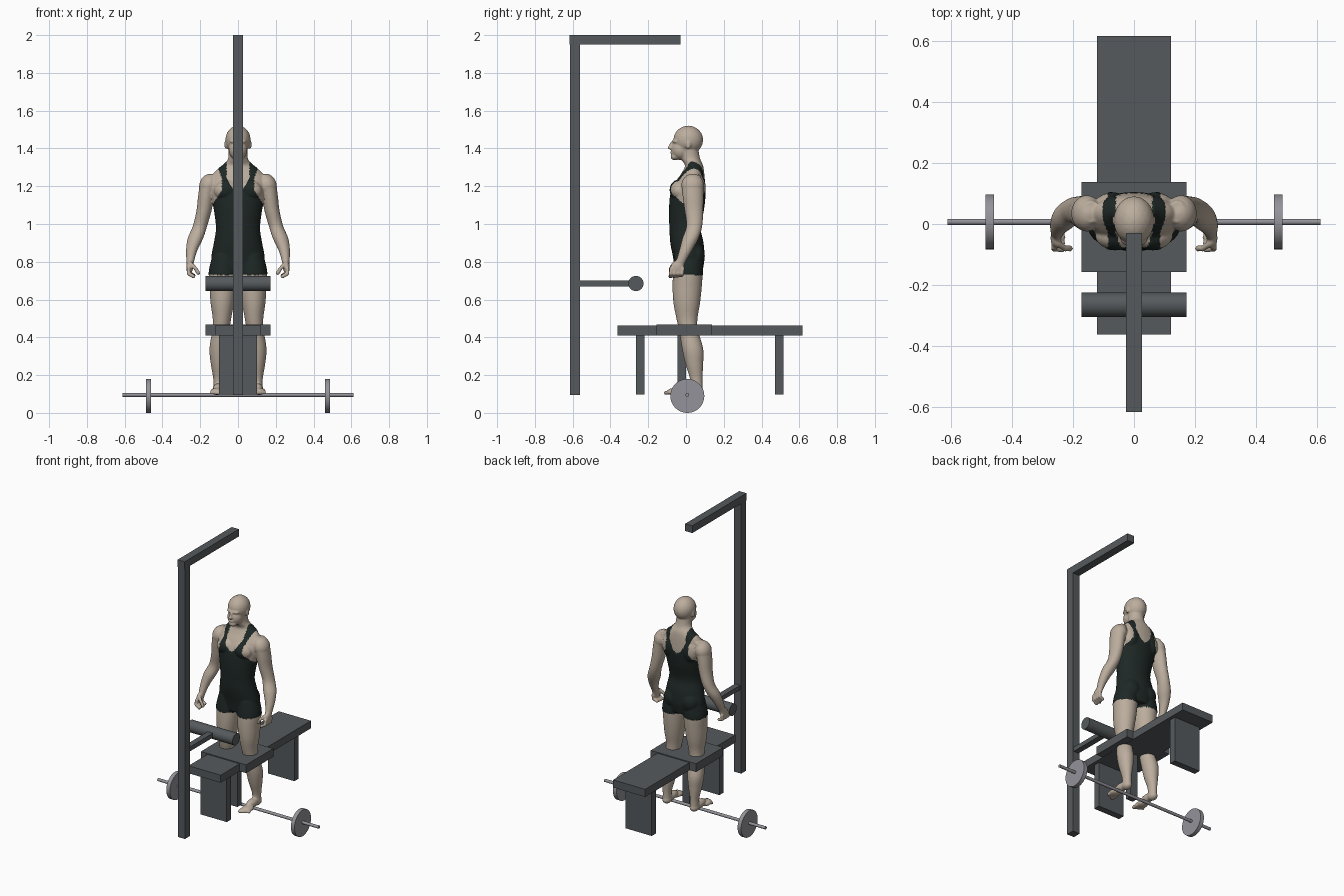
import bpy, bmesh, math
from mathutils import Matrix, Vector

cube = bpy.data.objects.get("Cube")
if cube:
    bpy.data.objects.remove(cube)


def material(name, rgb):
    m = bpy.data.materials.new(name)
    m.use_nodes = True
    m.diffuse_color = (*rgb, 1)
    m.node_tree.nodes["Principled BSDF"].inputs["Base Color"].default_value = (*rgb, 1)
    return m


SKIN = material("skin", (0.50, 0.42, 0.34))
SUIT = material("dark green fabric", (0.013, 0.021, 0.019))
FRAME = material("dark grey frame", (0.092, 0.102, 0.108))
STEEL = material("light steel", (0.29, 0.29, 0.32))


def add_object(name, bm, mat):
    mesh = bpy.data.meshes.new(name)
    bmesh.ops.recalc_face_normals(bm, faces=bm.faces[:])
    bm.to_mesh(mesh)
    bm.free()
    obj = bpy.data.objects.new(name, mesh)
    bpy.context.collection.objects.link(obj)
    mesh.materials.append(mat)
    return obj


def box(name, xs, ys, zs):
    bm = bmesh.new()
    size = [b - a for a, b in (xs, ys, zs)]
    mid = [(a + b) / 2 for a, b in (xs, ys, zs)]
    bmesh.ops.create_cube(bm, size=1, matrix=Matrix.Translation(mid) @ Matrix.Diagonal((*size, 1)))
    add_object(name, bm, FRAME)


def rod(name, x0, x1, y, z, radius, mat):
    """Cylinder lying along x."""
    bm = bmesh.new()
    place = Matrix.Translation(((x0 + x1) / 2, y, z)) @ Matrix.Rotation(math.pi / 2, 4, "Y")
    bmesh.ops.create_cone(bm, cap_ends=True, segments=40, radius1=radius, radius2=radius,
                          depth=abs(x1 - x0), matrix=place)
    obj = add_object(name, bm, mat)
    for o in bpy.context.selected_objects:
        o.select_set(False)
    bpy.context.view_layer.objects.active = obj
    obj.select_set(True)
    bpy.ops.object.shade_smooth_by_angle(angle=math.radians(40))


# Machine frame
BEAM = (-0.027, 0.027)
box("upright", BEAM, (-0.615, -0.56), (0.095, 1.95))
box("overhead_arm", BEAM, (-0.617, -0.03), (1.95, 2.0))
box("roller_arm", (-0.02, 0.02), (-0.56, -0.265), (0.67, 0.70))
rod("roller_pad", -0.172, 0.172, -0.265, 0.685, 0.04, FRAME)

# Bench
box("bench_top", (-0.122, 0.122), (-0.362, 0.617), (0.41, 0.462))
box("bench_wide_pad", (-0.172, 0.172), (-0.157, 0.137), (0.411, 0.468))
box("bench_front_leg", (-0.1, 0.1), (-0.265, -0.22), (0.097, 0.41))
box("bench_back_leg", (-0.1, 0.1), (0.47, 0.515), (0.097, 0.41))
box("bench_middle_post", BEAM, (-0.045, 0), (0.097, 0.41))

# Barbell
rod("barbell_bar", -0.612, 0.612, 0.007, 0.095, 0.01, STEEL)
for side, label in ((1, "left"), (-1, "right")):
    rod("weight_plate_" + label, side * 0.46, side * 0.487, 0.007, 0.09, 0.09, STEEL)

# Figure: overlapping volumes, later fused into one skin
body = bmesh.new()
ball = bmesh.new()
bmesh.ops.create_icosphere(ball, subdivisions=3, radius=1)
BALL_POINTS = [v.co.copy() for v in ball.verts]
BALL_FACES = [[v.index for v in f.verts] for f in ball.faces]
ball.free()


def loft(sections, side=1, steps=6, sides=32):
    """Horizontal ellipses (x, y, z, rx, ry) joined with a smooth spline."""
    rows = [sections[0], *sections, sections[-1]]
    rings = []
    for i in range(len(sections) - 1):
        last = i == len(sections) - 2
        for k in range(steps + last):
            t = k / steps
            a, b, c, d = rows[i:i + 4]
            x, y, z, rx, ry = [
                q + t / 2 * (r - p + t * (2 * p - 5 * q + 4 * r - s + t * (3 * (q - r) + s - p)))
                for p, q, r, s in zip(a, b, c, d)]
            turns = [math.tau * n / sides for n in range(sides)]
            rings.append([body.verts.new((side * (x + rx * math.cos(u)), y + ry * math.sin(u), z))
                          for u in turns])
    for lo, hi in zip(rings, rings[1:]):
        for n in range(sides):
            m = (n + 1) % sides
            body.faces.new((lo[n], lo[m], hi[m], hi[n]))
    body.faces.new(rings[0])
    body.faces.new(rings[-1])


def blob(centre, radii, side=1, tilt=0):
    x, y, z = centre
    place = (Matrix.Translation((side * x, y, z)) @ Matrix.Rotation(side * tilt, 4, "Y")
             @ Matrix.Diagonal((*radii, 1)))
    verts = [body.verts.new(place @ p) for p in BALL_POINTS]
    for f in BALL_FACES:
        body.faces.new([verts[i] for i in f])


def finger(points, radius, side):
    """Chain of beads along a bent path."""
    for a, b in zip(points, points[1:]):
        for k in range(5):
            blob(Vector(a).lerp(Vector(b), k / 4), (radius,) * 3, side)


# Torso and neck
loft([(0, 0.015, 0.75, 0.12, 0.07), (0, 0.015, 0.82, 0.138, 0.08), (0, 0.005, 0.9, 0.125, 0.085),
      (0, -0.005, 0.98, 0.114, 0.08), (0, 0.003, 1.08, 0.126, 0.09), (0, 0.012, 1.17, 0.145, 0.09),
      (0, 0.025, 1.23, 0.148, 0.075), (0, 0.038, 1.275, 0.125, 0.058), (0, 0.042, 1.31, 0.08, 0.048),
      (0, 0.025, 1.345, 0.053, 0.05), (0, 0.015, 1.4, 0.05, 0.05)])

# Head and face
blob((0, 0.012, 1.445), (0.067, 0.079, 0.076))
blob((0, -0.028, 1.393), (0.05, 0.05, 0.055))
blob((0, -0.058, 1.357), (0.027, 0.024, 0.02))
blob((0, -0.052, 1.437), (0.045, 0.022, 0.014))
blob((0, -0.078, 1.413), (0.009, 0.012, 0.022))
blob((0, -0.083, 1.404), (0.013, 0.014, 0.01))
blob((0, -0.072, 1.378), (0.02, 0.011, 0.009))

for side in (1, -1):
    # Ear, chest, shoulder blade, buttock
    blob((0.064, 0.012, 1.42), (0.008, 0.015, 0.024), side)
    blob((0.062, -0.038, 1.18), (0.066, 0.046, 0.052), side, 0.2)
    blob((0.075, 0.062, 1.19), (0.055, 0.04, 0.075), side)
    blob((0.062, 0.05, 0.83), (0.06, 0.047, 0.065), side)
    # Leg
    loft([(0.07, 0.012, 0.84, 0.06, 0.07), (0.078, 0.01, 0.75, 0.074, 0.078),
          (0.08, 0.006, 0.66, 0.07, 0.077), (0.083, 0.004, 0.58, 0.062, 0.07),
          (0.085, 0.005, 0.5, 0.049, 0.056), (0.09, 0.013, 0.44, 0.046, 0.05),
          (0.1, 0.035, 0.34, 0.051, 0.056), (0.102, 0.044, 0.26, 0.042, 0.047),
          (0.104, 0.054, 0.18, 0.027, 0.033), (0.104, 0.055, 0.12, 0.027, 0.033)], side)
    # Foot
    blob((0.104, 0.055, 0.121), (0.029, 0.036, 0.027), side)
    blob((0.106, 0.005, 0.128), (0.028, 0.058, 0.028), side)
    blob((0.111, -0.055, 0.114), (0.036, 0.045, 0.019), side)
    for n in range(5):
        x = 0.085 + n * 0.0135
        finger([(x, -0.075, 0.109), (x + 0.002, -0.106 + n * 0.006, 0.106)], 0.0115 - n * 0.0007, side)
    # Shoulder and arm
    blob((0.155, 0.035, 1.205), (0.05, 0.06, 0.062), side, -0.3)
    loft([(0.14, 0.04, 1.26, 0.03, 0.035), (0.155, 0.035, 1.21, 0.045, 0.055),
          (0.168, 0.037, 1.15, 0.043, 0.055), (0.18, 0.042, 1.07, 0.04, 0.049),
          (0.201, 0.044, 0.99, 0.038, 0.042), (0.225, 0.024, 0.925, 0.041, 0.043),
          (0.245, -0.002, 0.86, 0.03, 0.034), (0.253, -0.028, 0.8, 0.02, 0.026),
          (0.255, -0.038, 0.775, 0.018, 0.027)], side)
    # Hand
    blob((0.256, -0.046, 0.772), (0.018, 0.033, 0.036), side)
    for n in range(4):
        y = -0.077 + n * 0.02
        finger([(0.262, y, 0.765), (0.262, y - 0.004, 0.737), (0.235, y - 0.006, 0.722 + n * 0.002)],
               0.0105, side)
    finger([(0.25, -0.065, 0.79), (0.225, -0.08, 0.765), (0.21, -0.08, 0.74)], 0.0105, side)

# Fuse and soften
sculpt = add_object("athlete_blockout", body, SKIN)
fuse = sculpt.modifiers.new("fuse", "REMESH")
fuse.mode = "VOXEL"
fuse.voxel_size = 0.005
soften = sculpt.modifiers.new("soften", "SMOOTH")
soften.factor = 0.5
soften.iterations = 4
graph = bpy.context.evaluated_depsgraph_get()
skin_mesh = bpy.data.meshes.new_from_object(sculpt.evaluated_get(graph))
bpy.data.objects.remove(sculpt)
skin_mesh.name = "athlete"
athlete = bpy.data.objects.new("athlete", skin_mesh)
bpy.context.collection.objects.link(athlete)
skin_mesh.materials.clear()
skin_mesh.materials.append(SKIN)
skin_mesh.materials.append(SUIT)

# Singlet: hem, armholes and neck scoop as a rule on the skin
ARMHOLE = [(0.73, 0.18), (0.93, 0.16), (1.03, 0.142), (1.11, 0.13), (1.18, 0.085), (1.24, 0.085),
           (1.29, 0.103), (1.4, 0.103)]


def is_suit(p):
    x, z = abs(p.x), p.z
    if not 0.73 < z < 1.36:
        return False
    for (z0, x0), (z1, x1) in zip(ARMHOLE, ARMHOLE[1:]):
        if z0 <= z <= z1:
            edge = x0 + (x1 - x0) * (z - z0) / (z1 - z0)
    scoop = 0.06 * min(1, math.sqrt(max(0, z - 1.17) / 0.08))
    return scoop <= x < edge


bm = bmesh.new()
bm.from_mesh(skin_mesh)
bm.normal_update()
for f in bm.faces:
    f.smooth = True
    f.material_index = int(is_suit(f.calc_center_median()))
# Raise the cloth slightly
for v in bm.verts:
    if all(f.material_index for f in v.link_faces):
        v.co += v.normal * 0.003
bm.to_mesh(skin_mesh)
bm.free()
